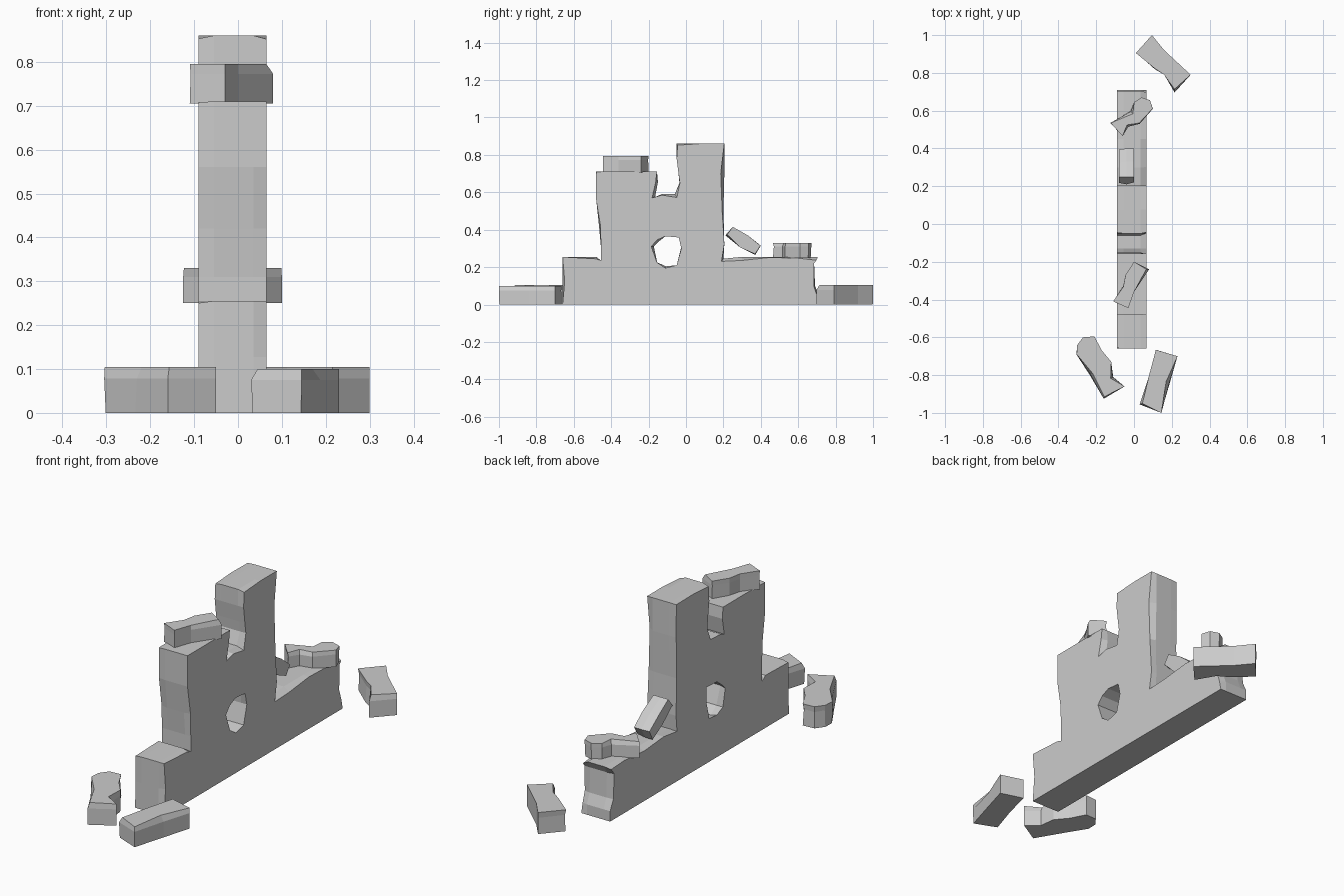
import bpy, bmesh, random
from mathutils import Vector

if "Cube" in bpy.data.objects:
    bpy.data.objects.remove(bpy.data.objects["Cube"], do_unlink=True)

random.seed(4)
stone = bpy.data.materials.new("grey stone")
stone.use_nodes = True
GREY = (0.6, 0.6, 0.6, 1)
stone.diffuse_color = GREY
stone.node_tree.nodes["Principled BSDF"].inputs["Base Color"].default_value = GREY


def subdivide(outline, step):
    """Split long outline edges so they can be chipped."""
    result = []
    for i, point in enumerate(outline):
        a, b = Vector(point), Vector(outline[(i + 1) % len(outline)])
        count = max(1, round((b - a).length / step))
        result += [a.lerp(b, k / count) for k in range(count)]
    return result


def chipped(outline, depth):
    """Push random outline points inwards, away from the broken edge."""
    area = sum(Vector(p).cross(Vector(outline[i - 1])) for i, p in enumerate(outline))
    turn = 1 if area < 0 else -1
    result = []
    for i, point in enumerate(outline):
        along = (Vector(outline[(i + 1) % len(outline)]) - Vector(outline[i - 1])).normalized()
        inward = Vector((-along.y, along.x)) * turn
        amount = depth * random.random() if random.random() < 0.6 else 0
        result.append(Vector(point) + inward * amount)
    return result


def prism(name, loops, levels, depths, place, fixed=None):
    """Loft outlines (first solid, others holes) through levels with chipped rings."""
    bm = bmesh.new()
    ends = ([], [])
    for outline in loops:
        rings = []
        for level, depth in zip(levels, depths):
            points = chipped(outline, depth)
            if fixed:
                points = [old if fixed(old) else new for old, new in zip(outline, points)]
            rings.append([bm.verts.new(place(p, level)) for p in points])
        for low, high in zip(rings, rings[1:]):
            for i in range(len(low)):
                bm.faces.new((low[i - 1], low[i], high[i], high[i - 1]))
        for ring, edges in zip((rings[0], rings[-1]), ends):
            edges += [bm.edges.get((ring[i - 1], ring[i])) for i in range(len(ring))]
    for edges in ends:
        bmesh.ops.triangle_fill(bm, use_beauty=True, use_dissolve=False, edges=edges)
    bmesh.ops.recalc_face_normals(bm, faces=bm.faces)
    mesh = bpy.data.meshes.new(name)
    bm.to_mesh(mesh)
    bm.free()
    mesh.materials.append(stone)
    obj = bpy.data.objects.new(name, mesh)
    bpy.context.collection.objects.link(obj)
    return obj


def sideways(p, level):
    return (level, p[0], p[1])


def upright(p, level):
    return (p[0], p[1], level)


# Ruined wall with two towers, a broken gap and a hole
wall = [(-.66, 0), (-.66, .255), (-.48, .255), (-.455, .235), (-.455, .31), (-.465, .42),
        (-.48, .56), (-.48, .71), (-.155, .71), (-.15, .655), (-.165, .575), (-.13, .59),
        (-.06, .59), (-.035, .65), (-.04, .7), (-.05, .78), (-.05, .86), (.205, .86),
        (.205, .7), (.2, .5), (.205, .32), (.2, .245), (.3, .255), (.45, .255), (.6, .255),
        (.705, .255), (.685, .22), (.69, .1), (.71, .05), (.71, 0)]
hole = [(-.185, .31), (-.155, .345), (-.11, .365), (-.03, .37), (-.025, .3),
        (-.05, .21), (-.11, .195), (-.155, .225)]
prism("broken_wall", [subdivide(wall, .16), hole], [-.09, -.055, .035, .065],
      [.014, 0, 0, .022], sideways, lambda p: p.y < .01 if isinstance(p, Vector) else False)

# Fallen stones: outline seen from above, bottom and top heights
stones = {
    "front_left_rubble": ([(.03, -.955), (.145, -1), (.19, -.84), (.23, -.7),
                           (.115, -.665), (.08, -.8)], 0, .1),
    "front_right_rubble": ([(-.3, -.64), (-.27, -.6), (-.21, -.595), (-.17, -.67),
                            (-.12, -.73), (-.11, -.81), (-.05, -.86), (-.16, -.925),
                            (-.235, -.8), (-.305, -.69)], 0, .105),
    "back_rubble": ([(.01, .905), (.095, 1), (.16, .92), (.3, .79), (.215, .695),
                     (.16, .79), (.11, .82)], 0, .105),
    "ledge_stone": ([(-.125, .535), (-.06, .465), (-.03, .515), (.03, .53), (.1, .61),
                     (.085, .655), (.04, .67), (0, .645), (-.02, .6)], .25, .33),
    "tower_stone": ([(-.11, -.41), (-.03, -.445), (0, -.36), (.08, -.24), (0, -.2),
                     (-.045, -.27), (-.06, -.33)], .705, .795),
}
for name, (outline, low, high) in stones.items():
    middle = low + (high - low) * .75
    prism(name, [outline], [low, middle, high], [.004, .006, .022], upright)

# Stone leaning against the back of the tall tower
leaning = [(.21, .37), (.25, .415), (.33, .37), (.4, .315), (.37, .265), (.29, .305)]
prism("leaning_stone", [leaning], [-.08, -.04, 0], [.01, 0, .012], sideways)
